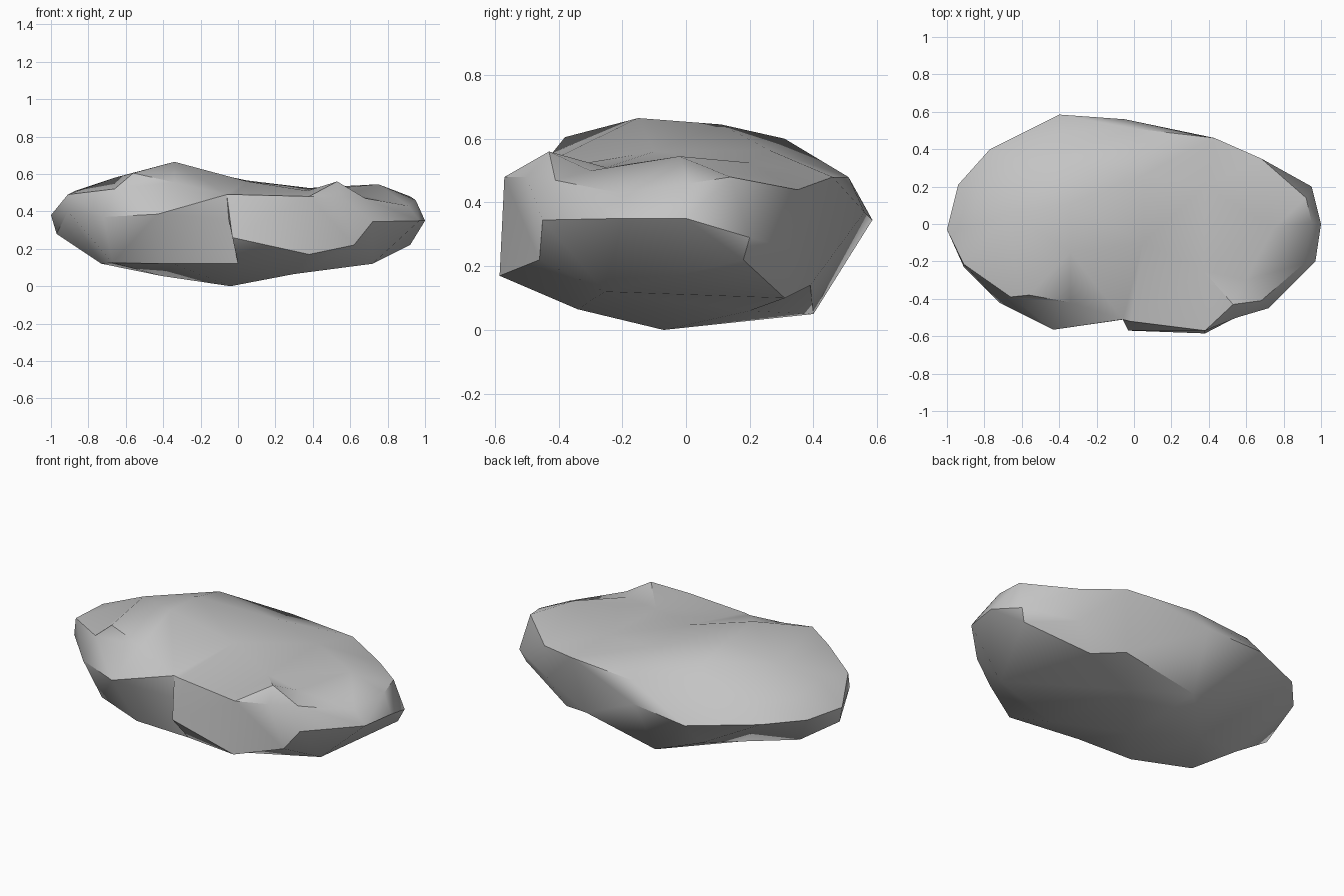
import bpy, bmesh, math
from mathutils import Vector
from mathutils.geometry import delaunay_2d_cdt

if "Cube" in bpy.data.objects:
    bpy.data.objects.remove(bpy.data.objects["Cube"])

# widest outline of the stone, counter-clockwise from the left tip
GIRTH = [(-1, -.03, .38), (-.91, -.23, .4), (-.72, -.42, .37), (-.43, -.565, .385),
         (-.05, -.51, .36), (-.03, -.57, .26), (.38, -.585, .17), (.62, -.46, .22),
         (.72, -.45, .345), (.97, -.2, .35), (1, 0, .35), (.95, .2, .29),
         (.67, .34, .25), (.38, .39, .14), (-.05, .56, .37), (-.4, .585, .345),
         (-.77, .4, .38), (-.94, .21, .38)]

# upper rim where the flanks turn into the top, one point per outline point
RIM = [(-.87, -.02, .51), (-.91, -.215, .49), (-.66, -.39, .52), (-.34, -.42, .555),
       (-.06, -.51, .49), (-.02, -.52, .49), (.38, -.57, .48), (.55, -.5, .48),
       (.68, -.41, .47), (.91, -.21, .43), (.95, .01, .46), (.92, .14, .48),
       (.68, .35, .44), (.43, .46, .48), (0, .51, .48), (-.38, .49, .465),
       (-.68, .36, .46), (-.84, .19, .465)]

# high points of the top and low points of the belly
CROWN = [(-.34, -.15, .665), (-.34, .11, .645), (-.34, .31, .6), (-.56, -.38, .605),
         (-.66, .06, .58), (.05, .26, .565), (.05, -.1, .56), (.38, .2, .525),
         (.37, -.25, .51), (.53, -.43, .56), (.6, -.3, .5), (.75, -.02, .545),
         (-.36, .385, .53)]
BELLY = [(-.97, -.05, .28), (-.73, -.02, .12), (-.67, -.315, .125), (-.35, -.445, .12),
         (0, -.46, .12), (-.41, .06, .055), (-.04, -.07, 0), (.3, -.34, .065),
         (.72, -.255, .12), (.92, .18, .22), (.565, .31, .1), (.2, .2, .06),
         (-.08, .4, .05), (-.365, .377, .155)]

bm = bmesh.new()
girth = [bm.verts.new(p) for p in GIRTH]
rim = [bm.verts.new(p) for p in RIM]


def cap(border, points):
    """Close a border loop with triangles running through the inner points."""
    verts = border + [bm.verts.new(p) for p in points]
    flat = [Vector((v.co.x, v.co.y)) for v in verts]
    loop = list(range(len(border)))
    _, _, faces, origin, _, _ = delaunay_2d_cdt(flat, [], [loop], 1, 1e-5)
    for f in faces:
        bm.faces.new([verts[origin[i][0]] for i in f])


# flanks, split along the diagonal that bulges outward
n = len(girth)
for i in range(n):
    a, b, c, d = girth[i], girth[(i + 1) % n], rim[(i + 1) % n], rim[i]
    if (a.co + c.co).xy.length > (b.co + d.co).xy.length:
        bm.faces.new((a, b, c))
        bm.faces.new((a, c, d))
    else:
        bm.faces.new((a, b, d))
        bm.faces.new((b, c, d))

cap(rim, CROWN)
cap(girth, BELLY)
bmesh.ops.recalc_face_normals(bm, faces=bm.faces[:])

mesh = bpy.data.meshes.new("flat_stone")
bm.to_mesh(mesh)
bm.free()
stone = bpy.data.objects.new("flat_stone", mesh)
bpy.context.collection.objects.link(stone)

grey = bpy.data.materials.new("stone_grey")
grey.diffuse_color = (.55, .55, .55, 1)
grey.use_nodes = True
grey.node_tree.nodes["Principled BSDF"].inputs["Base Color"].default_value = grey.diffuse_color
mesh.materials.append(grey)

# soft facets with crisp main ridges
bpy.context.view_layer.objects.active = stone
stone.select_set(True)
bpy.ops.object.shade_smooth_by_angle(angle=math.radians(40))
